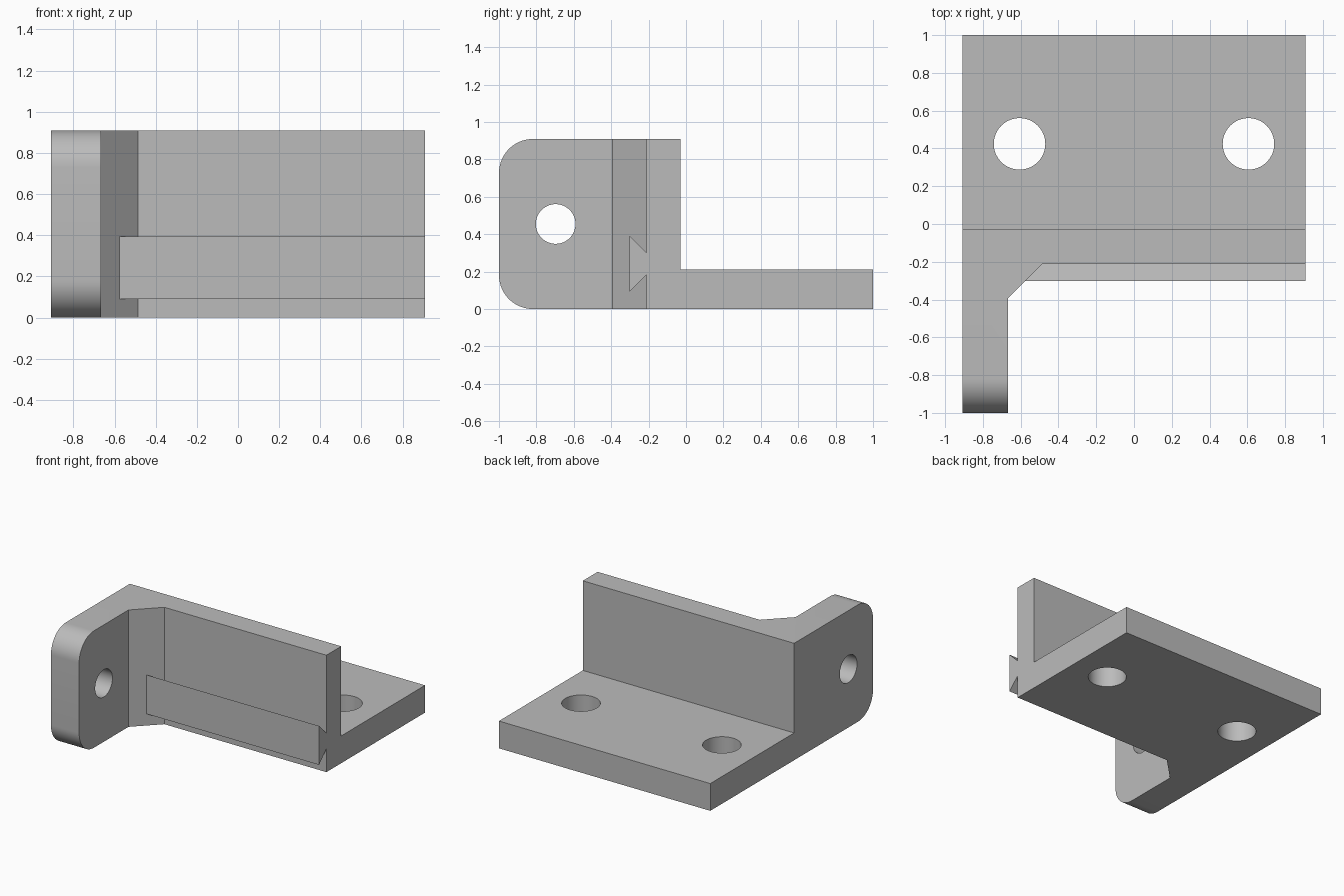
import bpy, bmesh
from math import cos, sin, pi
from mathutils import Vector

cube = bpy.data.objects.get("Cube")
if cube:
    bpy.data.objects.remove(cube, do_unlink=True)

U = 2 / 66  # one drawing unit: the bracket is 66 long, 60 wide, 30 high
W, L, H = 30, 33, 30

grey = bpy.data.materials.new("plain grey")
grey.use_nodes = True
grey.diffuse_color = (0.5, 0.5, 0.5, 1)
grey.node_tree.nodes["Principled BSDF"].inputs["Base Color"].default_value = (0.5, 0.5, 0.5, 1)


def prism(name, points, axis, start, end):
    """Extrude a 2D outline along x (points are y, z) or z (points are x, y)."""
    bm = bmesh.new()
    place = (lambda a, b: (start, a, b)) if axis == "x" else (lambda a, b: (a, b, start))
    face = bm.faces.new([bm.verts.new(Vector(place(*p)) * U) for p in points])
    step = Vector((1, 0, 0) if axis == "x" else (0, 0, 1)) * (end - start) * U
    new = bmesh.ops.extrude_face_region(bm, geom=[face])["geom"]
    bmesh.ops.translate(bm, vec=step, verts=[v for v in new if isinstance(v, bmesh.types.BMVert)])
    bmesh.ops.recalc_face_normals(bm, faces=bm.faces)
    mesh = bpy.data.meshes.new(name)
    bm.to_mesh(mesh)
    bm.free()
    mesh.materials.append(grey)
    obj = bpy.data.objects.new(name, mesh)
    bpy.context.collection.objects.link(obj)
    return obj


def arc(cx, cy, r, a0, a1, n):
    return [(cx + r * cos(a0 + (a1 - a0) * i / n), cy + r * sin(a0 + (a1 - a0) * i / n))
            for i in range(n + 1)]


def circle(cx, cy, r):
    return arc(cx, cy, r, 0, 2 * pi, 64)[:-1]


def combine(target, tool, operation):
    mod = target.modifiers.new(operation.lower(), "BOOLEAN")
    mod.operation, mod.solver, mod.object = operation, "EXACT", tool
    bpy.context.view_layer.objects.active = target
    bpy.ops.object.modifier_apply(modifier=mod.name)
    bpy.data.objects.remove(tool, do_unlink=True)


# Side outline: rounded front, tall wall, low base plate
R = 6
side = (arc(-L + R, R, R, 1.5 * pi, pi, 16) + arc(-L + R, H - R, R, pi, pi / 2, 16)
        + [(-1, H), (-1, 7), (L, 7), (L, 0)])
bracket = prism("bracket", side, "x", -W, W)

# Plan outline: side arm with a chamfered inner corner
plan = [(-W, -L - 1), (-22, -L - 1), (-22, -13), (-16, -7),
        (W + 1, -7), (W + 1, L + 1), (-W, L + 1)]
combine(bracket, prism("plan_cutter", plan, "z", -1, H + 1), "INTERSECT")

# Dovetail rail on the front of the wall
rail = [(-10, 3), (-10, 13), (-7, 10), (-5, 10), (-5, 6), (-7, 6)]
combine(bracket, prism("dovetail_rail", rail, "x", -23, W), "UNION")

# Bolt holes in the base plate and the arm
for x in (-20, 20):
    combine(bracket, prism("base_hole", circle(x, 14, 4.5), "z", -2, 10), "DIFFERENCE")
combine(bracket, prism("arm_hole", circle(-23, 15, 3.5), "x", -W - 2, -20), "DIFFERENCE")

bpy.ops.object.select_all(action="DESELECT")
bracket.select_set(True)
bpy.context.view_layer.objects.active = bracket
bpy.ops.object.shade_smooth_by_angle(angle=pi / 6)
